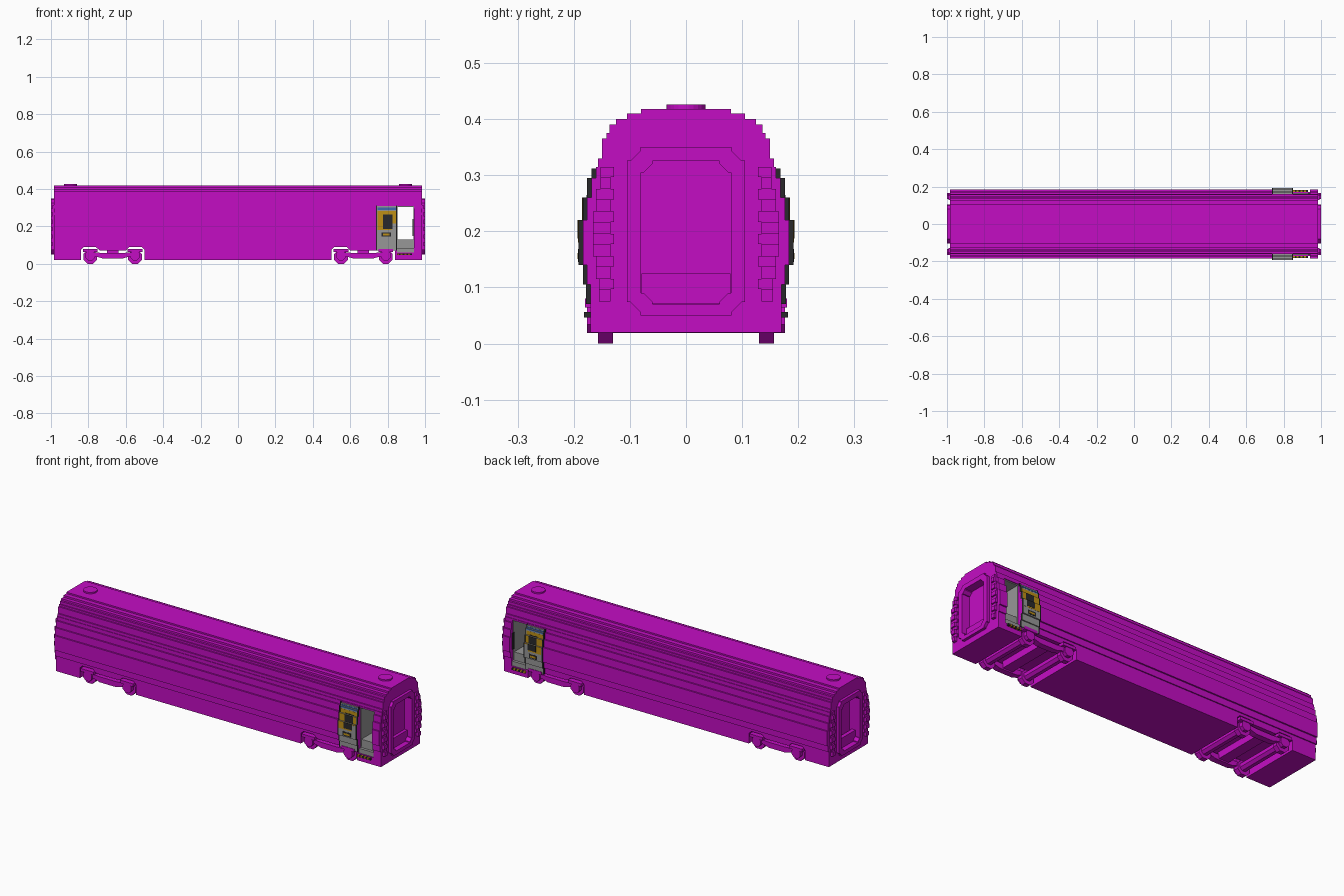
import bpy, bmesh, math

if "Cube" in bpy.data.objects:
    bpy.data.objects.remove(bpy.data.objects["Cube"], do_unlink=True)


def material(name, r, g, b):
    m = bpy.data.materials.new(name)
    m.use_nodes = True
    m.diffuse_color = (r, g, b, 1)
    m.node_tree.nodes["Principled BSDF"].inputs["Base Color"].default_value = (r, g, b, 1)
    return m


MAGENTA = material("magenta", 0.55, 0.004, 0.55)
GREY = material("grey", 0.31, 0.31, 0.31)
YELLOW = material("yellow", 0.52, 0.28, 0.008)
BLACK = material("black", 0.022, 0.022, 0.024)
BLUE = material("blue", 0.05, 0.14, 0.42)


def finish(name, bm, mat):
    bmesh.ops.recalc_face_normals(bm, faces=bm.faces)
    me = bpy.data.meshes.new(name)
    bm.to_mesh(me)
    bm.free()
    me.materials.append(mat)
    ob = bpy.data.objects.new(name, me)
    bpy.context.collection.objects.link(ob)
    return ob


def add_prism(bm, pts, axis, a, b):
    """Extrude a 2D outline along one axis from a to b."""
    place = {"x": lambda p, t: (t, p[0], p[1]),
             "y": lambda p, t: (p[0], t, p[1]),
             "z": lambda p, t: (p[0], p[1], t)}[axis]
    lo = [bm.verts.new(place(p, a)) for p in pts]
    hi = [bm.verts.new(place(p, b)) for p in pts]
    bm.faces.new(lo)
    bm.faces.new(hi[::-1])
    for i in range(len(pts)):
        j = (i + 1) % len(pts)
        bm.faces.new((lo[i], lo[j], hi[j], hi[i]))


def prism(name, pts, axis, a, b, mat):
    bm = bmesh.new()
    add_prism(bm, pts, axis, a, b)
    return finish(name, bm, mat)


def rect(a0, a1, b0, b1):
    return [(a0, b0), (a1, b0), (a1, b1), (a0, b1)]


def cut_rect(w, z0, z1, c):
    """Upright rectangle with stepped corners, centred on y = 0."""
    right = [(w - 2 * c, z0), (w - 2 * c, z0 + c / 2), (w - c / 2, z0 + 2 * c), (w, z0 + 2 * c),
             (w, z1 - 2 * c), (w - c / 2, z1 - 2 * c), (w - 2 * c, z1 - c / 2), (w - 2 * c, z1)]
    return right + [(-y, z) for y, z in reversed(right)]


def ngon(cx, cz, r, n):
    return [(cx + r * math.cos(math.tau * (i + .5) / n), cz + r * math.sin(math.tau * (i + .5) / n))
            for i in range(n)]


def boxes(name, dims, mat):
    bm = bmesh.new()
    for x0, x1, y0, y1, z0, z1 in dims:
        add_prism(bm, rect(x0, x1, y0, y1), "z", z0, z1)
    return finish(name, bm, mat)


def cut(ob, cutter):
    cutter.hide_render = True
    mod = ob.modifiers.new("cut", "BOOLEAN")
    mod.operation, mod.solver, mod.object = "DIFFERENCE", "EXACT", cutter
    bpy.context.view_layer.objects.active = ob
    bpy.ops.object.modifier_apply(modifier=mod.name)
    bpy.data.objects.remove(cutter, do_unlink=True)


# Stepped cross-section: (top of band, half width)
BANDS = [(.105, .17), (.14, .176), (.22, .184), (.26, .176), (.295, .168), (.315, .160),
         (.33, .157), (.365, .150), (.375, .142), (.39, .136), (.40, .125), (.41, .105), (.418, .08)]
BOTTOM = .02


def skin(name, x0, x1, z0, z1, inner, outer, mat):
    """Plate on both side walls that follows the stepped section."""
    dims, lo = [], BOTTOM
    for top, w in BANDS:
        a, b = max(lo, z0), min(top, z1)
        if b > a + 1e-5:
            dims.append((x0, x1, w + inner, w + outer, a, b))
            dims.append((x0, x1, -w - outer, -w - inner, a, b))
        lo = top
    return boxes(name, dims, mat)


# Carriage shell
side, z = [], BOTTOM
for top, w in BANDS:
    side += [(w, z), (w, top)]
    z = top
outline = side + [(-y, z) for y, z in reversed(side)]
shell = prism("carriage_shell", outline, "x", -.985, .985, MAGENTA)

# Openings for the bogies, doorway and end gangways
for s in (-1, 1):
    arch = [(.50, 0), (.50, .075), (.515, .09), (.58, .09), (.60, .072), (.74, .072),
            (.76, .09), (.825, .09), (.84, .075), (.84, 0)]
    cut(shell, prism("bogie_cutter", [(s * x, z) for x, z in arch], "y", -.3, .3, MAGENTA))
    cut(shell, prism("gangway_cutter", cut_rect(.08, .07, .325, .01), "x", s * .935 if s < 0 else .955,
                     s * 1.1, MAGENTA))
cut(shell, prism("door_cutter", rect(.85, .94, .06, .308), "y", -.3, .3, MAGENTA))

# Gangway frames, buffers and roof vents at both ends
for s, end in ((-1, "rear"), (1, "front")):
    frame = prism(end + "_gangway_frame", cut_rect(.105, .05, .35, .012), "x", s * .975, s * 1.0, MAGENTA)
    cut(frame, prism("frame_cutter", cut_rect(.08, .07, .325, .01), "x", s * .9, s * 1.1, MAGENTA))
    boxes(end + "_gangway_step", [(min(s * .95, s * .972), max(s * .95, s * .972), -.079, .079, .071, .125)],
          MAGENTA)
    pads = []
    for m in (-1, 1):
        for i in range(6):
            z0, w = .075 + i * .04, (.155, .160, .166, .166, .160, .152)[i]
            for za, zb, xe, ya in ((z0, z0 + .022, 1.0, .135), (z0 + .022, z0 + .04, .992, .128)):
                xs, ys = sorted((s * .98, s * xe)), sorted((m * ya, m * w))
                pads.append((*xs, *ys, za, zb))
    boxes(end + "_corner_buffers", pads, MAGENTA)
    prism(end + "_roof_vent", ngon(s * .895, 0, .035, 24), "z", .41, .426, MAGENTA)

# Bogies: wheels, axles, axle boxes and side frames
for s, end in ((-1, "rear"), (1, "front")):
    wheels, axles, frames = bmesh.new(), bmesh.new(), bmesh.new()
    for x in (s * .55, s * .79):
        add_prism(axles, ngon(x, .042, .025, 8), "y", -.135, .135)
        for m in (-1, 1):
            add_prism(wheels, ngon(x, .037, .04, 8), "y", m * .13, m * .157)
            add_prism(frames, ngon(x, .045, .028, 8), "y", m * .157, m * .176)
            add_prism(frames, rect(x - .04, x + .04, .064, .08), "y", m * .14, m * .18)
    for m in (-1, 1):
        beam = [(.56, .045), (.62, .028), (.72, .028), (.78, .045), (.78, .062), (.72, .058),
                (.62, .058), (.56, .062)]
        add_prism(frames, [(s * x, z) for x, z in beam], "y", m * .135, m * .168)
    finish(end + "_bogie_wheels", wheels, MAGENTA)
    finish(end + "_bogie_axles", axles, MAGENTA)
    finish(end + "_bogie_side_frames", frames, MAGENTA)
    boxes(end + "_bogie_bolster", [(s * .67 - .03, s * .67 + .03, -.14, .14, .035, .08)], MAGENTA)

# Vestibule lining, floor and steps
boxes("vestibule_walls", [(.848, .853, -.155, .155, .09, .305), (.937, .942, -.155, .155, .09, .305),
                          (.85, .94, -.155, .155, .303, .309)], GREY)
boxes("vestibule_floor", [(.85, .94, -.15, .15, .058, .13), (.85, .94, -.165, .165, .058, .085)], GREY)
boxes("door_seals", [(.932, .938, m * .16 - .006, m * .16 + .006, .15, .24) for m in (-1, 1)], BLACK)

# Threshold with alternating warning stripes
stripes = {0: [], 1: []}
for i in range(8):
    for m in (-1, 1):
        ys = sorted((m * .165, m * .182))
        stripes[i % 2].append((.85 + i * .01, .86 + i * .01, *ys, .046, .056))
boxes("threshold_yellow", stripes[0], YELLOW)
boxes("threshold_black", stripes[1], BLACK)

# Sliding door leaves, pushed open along the outside wall
skin("door_leaf", .743, .846, .07, .308, -.002, .0075, GREY)
skin("door_rear_edge", .737, .743, .07, .312, -.002, .008, BLACK)
skin("door_front_edge", .846, .850, .07, .312, -.002, .008, BLACK)
skin("door_yellow_panel", .745, .844, .18, .282, .007, .0082, YELLOW)
skin("door_grey_panel", .822, .844, .18, .215, .008, .0088, GREY)
skin("door_window", .776, .826, .187, .265, .008, .0092, BLACK)
skin("door_top_strip", .745, .846, .288, .302, .007, .0085, BLUE)
skin("door_handle_plate", .768, .818, .145, .168, .007, .0082, BLACK)
skin("door_handle", .776, .810, .151, .161, .008, .0092, YELLOW)
